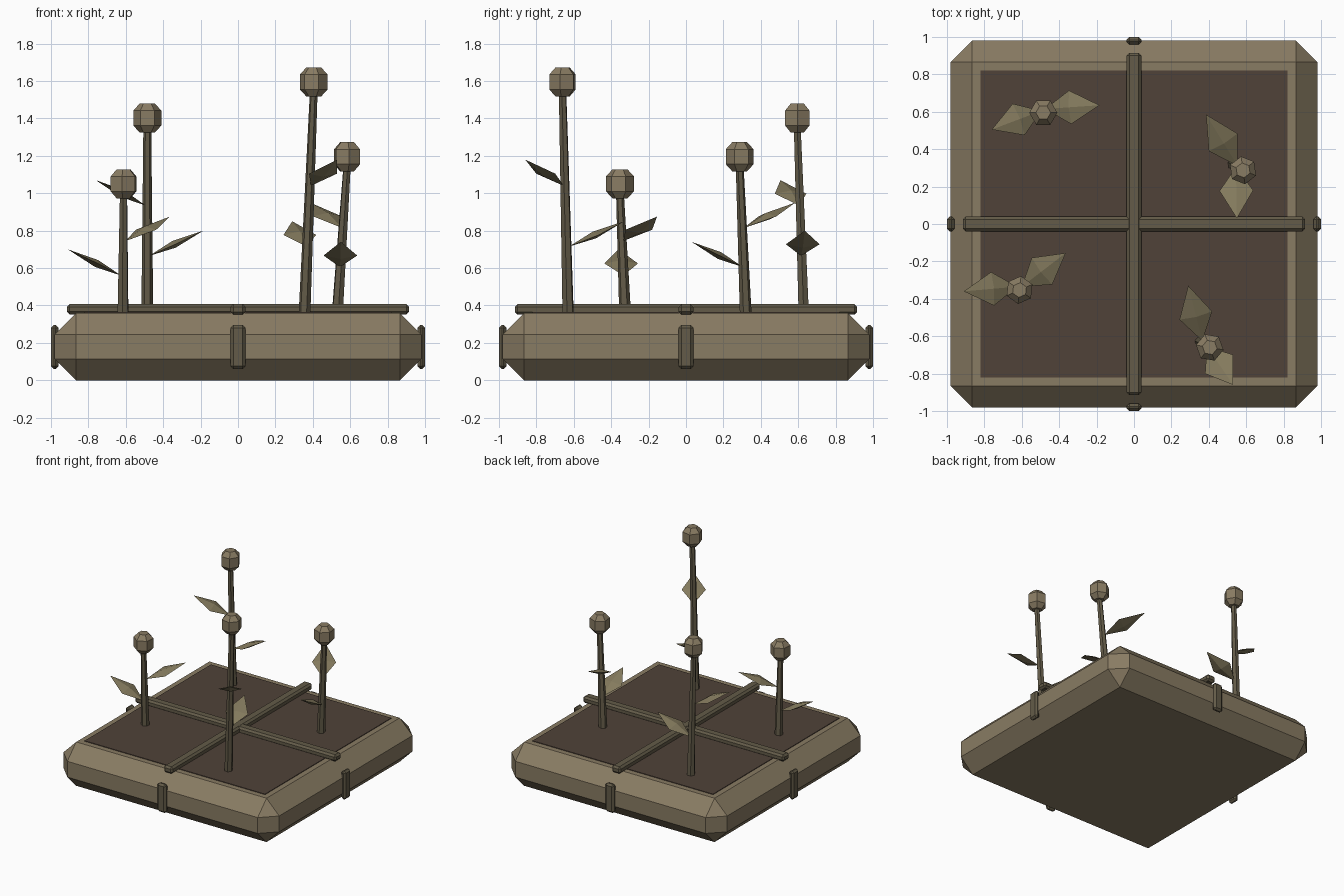
import bpy, bmesh, math
from mathutils import Vector, Matrix

if "Cube" in bpy.data.objects:
    bpy.data.objects.remove(bpy.data.objects["Cube"])


def material(name, rgb):
    m = bpy.data.materials.new(name)
    m.diffuse_color = (*rgb, 1)
    m.use_nodes = True
    m.node_tree.nodes["Principled BSDF"].inputs["Base Color"].default_value = m.diffuse_color
    return m


WOOD = material("pale_wood", (0.25, 0.20, 0.125))
DARK = material("dark_wood", (0.125, 0.105, 0.065))
SOIL = material("soil", (0.08, 0.055, 0.04))
LEAF = material("leaf_green", (0.23, 0.195, 0.11))


def finish(bm, name, mat):
    bmesh.ops.recalc_face_normals(bm, faces=bm.faces)
    me = bpy.data.meshes.new(name)
    bm.to_mesh(me)
    bm.free()
    me.materials.append(mat)
    ob = bpy.data.objects.new(name, me)
    bpy.context.collection.objects.link(ob)
    return ob


def box(name, size, loc, mat, bevel=0):
    bm = bmesh.new()
    bmesh.ops.create_cube(bm, size=1)
    bmesh.ops.scale(bm, vec=size, verts=bm.verts)
    if bevel:
        bmesh.ops.bevel(bm, geom=bm.edges[:], offset=bevel, segments=1,
                        affect='EDGES', profile=0.5)
    bmesh.ops.translate(bm, vec=loc, verts=bm.verts)
    return finish(bm, name, mat)


def stacked_rings(name, rings, sides, mat, turn=0):
    """Skin horizontal polygon rings given as (centre, radius)."""
    bm = bmesh.new()
    loops = []
    for c, r in rings:
        loops.append([bm.verts.new(Vector(c) + Vector((
            r * math.cos(turn + math.tau * i / sides),
            r * math.sin(turn + math.tau * i / sides), 0))) for i in range(sides)])
    for a, b in zip(loops, loops[1:]):
        for i in range(sides):
            j = (i + 1) % sides
            bm.faces.new((a[i], a[j], b[j], b[i]))
    bm.faces.new(loops[0][::-1])
    bm.faces.new(loops[-1])
    return finish(bm, name, mat)


def leaf(name, base, tip):
    """Thin faceted blade pointing from base to tip."""
    base, tip = Vector(base), Vector(tip)
    d = tip - base
    side = Vector((-d.y, d.x, 0)).normalized()
    up = d.normalized().cross(side)
    mid = base + d * 0.46
    bm = bmesh.new()
    b, t = bm.verts.new(base), bm.verts.new(tip)
    ring = [bm.verts.new(mid + o) for o in
            (side * 0.09, up * 0.02, side * -0.09, up * -0.02)]
    for i in range(4):
        bm.faces.new((b, ring[i], ring[(i + 1) % 4]))
        bm.faces.new((t, ring[(i + 1) % 4], ring[i]))
    return finish(bm, name, LEAF)


# Planter body and soil bed
box("planter_body", (1.96, 1.96, 0.36), (0, 0, 0.18), WOOD, 0.115)
box("soil_bed", (1.64, 1.64, 0.06), (0, 0, 0.335), SOIL)

# Crossed divider bars
box("divider_x", (1.83, 0.08, 0.055), (0, 0, 0.379), DARK, 0.015)
box("divider_y", (0.08, 1.83, 0.057), (0, 0, 0.379), DARK, 0.015)

# Clips in the middle of each side
for s, side in ((-1, "low"), (1, "high")):
    box("clip_x_" + side, (0.04, 0.08, 0.235), (s * 0.98, 0, 0.178), DARK, 0.015)
    box("clip_y_" + side, (0.08, 0.04, 0.235), (0, s * 0.98, 0.178), DARK, 0.015)

# Plants: stem foot, head centre, head turn, then leaf (base, tip) pairs
plants = [
    ((-0.485, 0.63), (-0.485, 0.595, 1.402), 0,
     [((-0.475, 0.615, 0.665), (-0.185, 0.635, 0.80)),
      ((-0.495, 0.605, 0.935), (-0.76, 0.505, 1.07))]),
    ((-0.615, -0.325), (-0.612, -0.353, 1.05), 24,
     [((-0.625, -0.335, 0.56), (-0.91, -0.36, 0.70)),
      ((-0.60, -0.335, 0.745), (-0.365, -0.155, 0.875))]),
    ((0.355, -0.63), (0.405, -0.66, 1.595), -10,
     [((0.365, -0.625, 0.715), (0.29, -0.33, 0.85)),
      ((0.39, -0.655, 1.04), (0.53, -0.86, 1.18))]),
    ((0.53, 0.32), (0.583, 0.287, 1.195), 38,
     [((0.555, 0.31, 0.815), (0.385, 0.585, 0.95)),
      ((0.545, 0.305, 0.605), (0.55, 0.03, 0.74))]),
]
for n, (foot, head, turn, leaves) in enumerate(plants, 1):
    turn = math.radians(turn)
    h = Vector(head)
    # Tapered leaning stem
    stacked_rings(f"stem_{n}", [((*foot, 0.34), 0.032), (h - Vector((0, 0, 0.05)), 0.021)],
                  6, DARK, turn)
    # Six-sided flower head with chamfered ends
    stacked_rings(f"flower_head_{n}", [(h + Vector((0, 0, z)), r) for z, r in
                  ((-0.078, 0.04), (-0.04, 0.075), (0.04, 0.075), (0.078, 0.04))],
                  6, WOOD, turn)
    for k, (b, t) in enumerate(leaves, 1):
        leaf(f"leaf_{n}_{k}", b, t)
